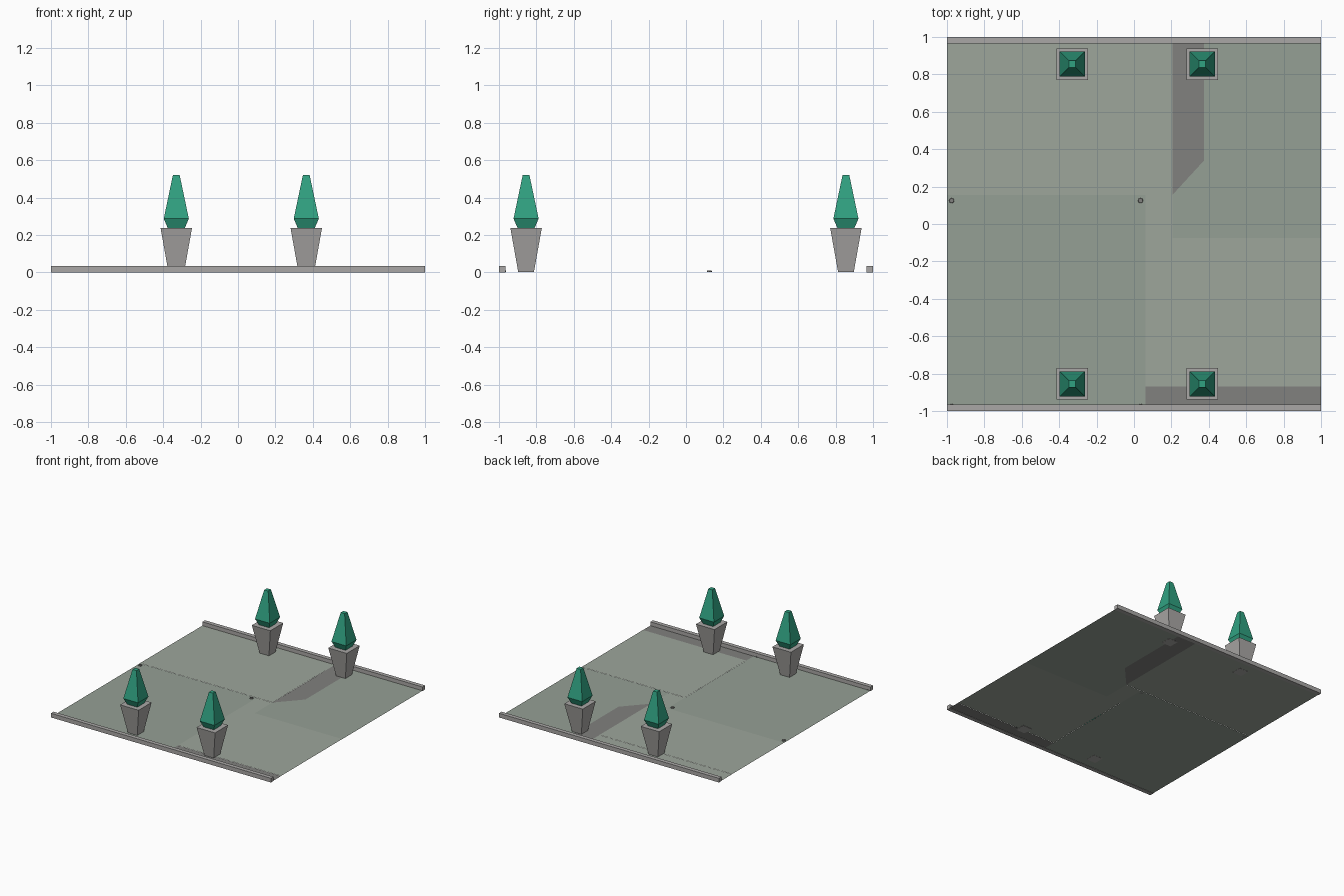
import bpy, bmesh

if "Cube" in bpy.data.objects:
    bpy.data.objects.remove(bpy.data.objects["Cube"])


def material(name, rgb):
    m = bpy.data.materials.new(name)
    m.diffuse_color = (*rgb, 1)
    m.use_nodes = True
    m.node_tree.nodes["Principled BSDF"].inputs["Base Color"].default_value = m.diffuse_color
    return m


LIGHT = material("light_paving", (0.34, 0.38, 0.33))
GREEN = material("green_paving", (0.30, 0.35, 0.30))
GREY = material("grey_paving", (0.22, 0.22, 0.21))
LEAF = material("foliage", (0.03, 0.36, 0.22))
STONE = material("stone", (0.40, 0.39, 0.38))


def finish(name, bm, mat):
    mesh = bpy.data.meshes.new(name)
    bm.to_mesh(mesh)
    bm.free()
    ob = bpy.data.objects.new(name, mesh)
    bpy.context.collection.objects.link(ob)
    mesh.materials.append(mat)
    return ob


def tile(name, points, z, mat):
    bm = bmesh.new()
    bm.faces.new([bm.verts.new((x, y, z)) for x, y in points])
    bmesh.ops.triangulate(bm, faces=bm.faces[:])
    bm.normal_update()
    return finish(name, bm, mat)


def rect(x0, y0, x1, y1):
    return [(x0, y0), (x1, y0), (x1, y1), (x0, y1)]


def square_loft(name, x, y, profile, mat):
    """Stack of square rings (half width, height) with closed ends."""
    bm = bmesh.new()
    rings = [[bm.verts.new((x + sx * r, y + sy * r, z))
              for sx, sy in ((-1, -1), (1, -1), (1, 1), (-1, 1))]
             for r, z in profile]
    bm.faces.new(rings[0][::-1])
    bm.faces.new(rings[-1])
    for a, b in zip(rings, rings[1:]):
        for i in range(4):
            j = (i + 1) % 4
            bm.faces.new((a[i], a[j], b[j], b[i]))
    return finish(name, bm, mat)


# Paving, in panels at slightly different levels
E = 0.967
tile("back_strip", rect(-1, 0.83, 0.205, E), 0.003, LIGHT)
tile("back_left_panel", rect(-1, 0.155, 0.205, 0.83), 0.004, LIGHT)
tile("front_left_panel", rect(-1, -E, 0.062, 0.155), 0.003, GREEN)
tile("centre_panel", rect(0.062, -0.075, 0.205, 0.155), 0.003, LIGHT)
tile("front_right_panel", rect(0.062, -0.87, 1, -0.075), 0.004, LIGHT)
tile("front_grey_strip", rect(0.062, -E, 1, -0.87), 0.003, GREY)
tile("back_grey_path", [(0.205, 0.155), (0.375, 0.34), (0.375, E), (0.205, E)],
     0.003, GREY)
tile("back_right_panel", [(0.205, -0.075), (1, -0.075), (1, E), (0.375, E),
                          (0.375, 0.34), (0.205, 0.155)], 0.003, GREEN)

# Kerbs along front and back
for side, y in (("front", -0.983), ("back", 0.983)):
    bm = bmesh.new()
    bmesh.ops.create_cube(bm, size=1)
    bmesh.ops.scale(bm, vec=(2, 0.034, 0.034), verts=bm.verts)
    bmesh.ops.translate(bm, vec=(0, y, 0.017), verts=bm.verts)
    finish(side + "_kerb", bm, STONE)

# Small ground studs
for x in (-0.975, 0.035):
    for y in (0.125, -0.975):
        bm = bmesh.new()
        bmesh.ops.create_cone(bm, cap_ends=True, segments=8, radius1=0.014,
                              radius2=0.012, depth=0.008)
        bmesh.ops.translate(bm, vec=(x, y, 0.007), verts=bm.verts)
        finish("ground_stud", bm, GREY)

# Potted topiary trees
for x in (-0.33, 0.365):
    for y in (-0.855, 0.855):
        square_loft("planter", x, y, [(0.042, 0.002), (0.084, 0.237)], STONE)
        square_loft("topiary", x, y,
                    [(0.045, 0.236), (0.067, 0.287), (0.018, 0.52)], LEAF)
